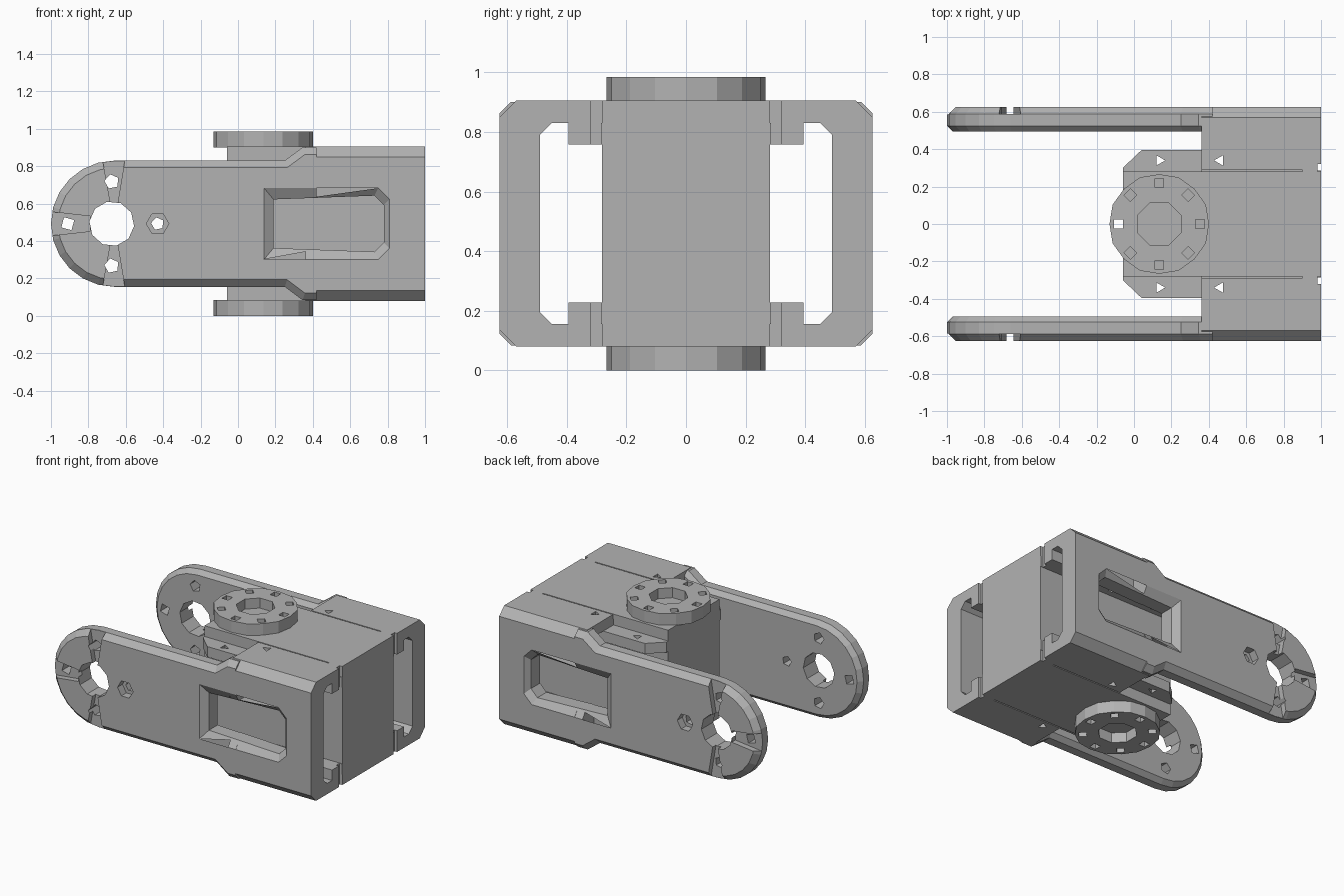
import bpy, bmesh
from math import cos, sin, pi
from mathutils import Vector

if "Cube" in bpy.data.objects:
    bpy.data.objects.remove(bpy.data.objects["Cube"])

MID = 0.4925                  # height of the symmetry plane; meshes are built around it
HALF = 0.4125                 # half height of the housing
ARM = 0.3375                  # half height of the arms
PIVOT = -0.66                 # x of the arm pivot
HORN_X = 0.135                # x of the output horns

grey = bpy.data.materials.new("matte_grey")
grey.use_nodes = True
grey.diffuse_color = (0.45, 0.45, 0.45, 1)
bsdf = next(n for n in grey.node_tree.nodes if n.type == 'BSDF_PRINCIPLED')
bsdf.inputs["Base Color"].default_value = (0.45, 0.45, 0.45, 1)
bsdf.inputs["Roughness"].default_value = 0.7


def loft(name, axis, layers):
    """Skin a solid through flat outlines, each placed at a position along the axis."""
    bm = bmesh.new()
    rings = []
    for pos, pts in layers:
        ring = []
        for p in pts:
            co = list(p)
            co.insert(axis, pos)
            ring.append(bm.verts.new(co))
        rings.append(ring)
    bm.faces.new(rings[0])
    bm.faces.new(rings[-1])
    for a, b in zip(rings, rings[1:]):
        for i in range(len(a)):
            j = (i + 1) % len(a)
            bm.faces.new((a[i], a[j], b[j], b[i]))
    bmesh.ops.recalc_face_normals(bm, faces=bm.faces)
    mesh = bpy.data.meshes.new(name)
    bm.to_mesh(mesh)
    bm.free()
    obj = bpy.data.objects.new(name, mesh)
    obj.location.z = MID
    bpy.context.collection.objects.link(obj)
    mesh.materials.append(grey)
    return obj


def prism(name, axis, a, b, pts):
    return loft(name, axis, [(a, pts), (b, pts)])


def box(name, x, y, z):
    return prism(name, 0, *x, [(y[0], z[0]), (y[1], z[0]), (y[1], z[1]), (y[0], z[1])])


def ngon(cx, cy, r, n, turn=0.0):
    return [(cx + r * cos(turn + 2 * pi * i / n), cy + r * sin(turn + 2 * pi * i / n))
            for i in range(n)]


def bake(obj):
    """Apply the modifiers."""
    bpy.context.view_layer.update()
    graph = bpy.context.evaluated_depsgraph_get()
    mesh = bpy.data.meshes.new_from_object(obj.evaluated_get(graph))
    obj.modifiers.clear()
    obj.data = mesh


def cut(obj, *cutters):
    for c in cutters:
        c.hide_render = True
        mod = obj.modifiers.new("cut", 'BOOLEAN')
        mod.operation = 'DIFFERENCE'
        mod.solver = 'EXACT'
        mod.object = c
        bake(obj)
        bpy.data.objects.remove(c)


def mirror(obj, y=False, z=False):
    mod = obj.modifiers.new("mirror", 'MIRROR')
    mod.use_axis = (False, y, z)
    mod.use_mirror_merge = False
    bake(obj)


def window():
    """Side window: flared mouth and straight opening."""
    mouth = [(.14, -.19), (.75, -.19), (.81, -.13), (.81, .13), (.75, .19), (.14, .19)]
    throat = [(.19, -.13), (.73, -.15), (.78, -.1), (.78, .1), (.73, .15), (.19, .13)]
    return [loft("window_cut", 1, [(-.64, mouth), (-.625, mouth), (-.59, throat), (-.4, throat)])]


def ear_holes():
    return [prism("hole_cut", 2, -.6, .6, ngon(x, -.34, .032, 3, turn))
            for x, turn in ((.135, 0), (.46, pi / 3))]


# Motor body
body = box("motor_body", (-.06, 1), (-.282, .282), (-HALF, HALF))

# Mounting ears along the body, chamfered at the free corner
ear = prism("mounting_ears", 2, .265, ARM,
            [(-.06, -.27), (1, -.27), (1, -.395), (.04, -.395), (-.06, -.3)])
mirror(ear, z=True)
cut(ear, *ear_holes(), box("notch_cut", (.98, 1.1), (-.32, -.285), (-.6, .6)))
mirror(ear, y=True)

# Channel-shaped housing wrapped around each side of the body
upper = [(-.282, HALF), (-.57, HALF), (-.625, HALF - .055)]
inner = [(-.49, ARM - .04), (-.45, ARM), (-.282, ARM)]
section = upper + [(y, -z) for y, z in reversed(upper)]
section += [(y, -z) for y, z in reversed(inner)] + inner
housing = prism("side_housings", 0, .36, 1, section)
cut(housing, *window(), *ear_holes())
for s in (1, -1):
    cut(housing,
        box("notch_cut", (.98, 1.1), (-.32, -.27), sorted((s * .3, s * .6))),
        box("groove_cut", (.3, .9), (-.29, -.27), sorted((s * .38, s * .6))))
mirror(housing, y=True)

# Arms with a rounded end, flaring up into the housing
tip = [(PIVOT + .34 * cos(a), ARM * sin(a))
       for a in [pi / 2 + pi * i / 12 for i in range(13)]]
outline = [(.42, HALF - .004), (.345, HALF - .004), (.25, ARM)] + tip
outline += [(.25, -ARM), (.345, -HALF + .004), (.42, -HALF + .004)]
arm = prism("arms", 1, -.625, -.495, outline)
bm = bmesh.new()
bm.from_mesh(arm.data)
for side, width in ((-.625, .038), (-.495, .03)):
    rim = [e for e in bm.edges if all(abs(v.co.y - side) < 1e-4 for v in e.verts)
           and not all(v.co.x > .41 for v in e.verts)]
    bmesh.ops.bevel(bm, geom=rim, offset=width, segments=1, affect='EDGES')
bm.to_mesh(arm.data)
bm.free()


def through(x, z, r, n):
    return prism("hole_cut", 1, -.8, -.3, ngon(x, z, r, n, pi / 6))


# Pivot hole, screw holes and the recesses that run out to the rim
cut(arm, *window(), through(-.675, 0, .12, 10), through(-.43, 0, .035, 5),
    prism("sink_cut", 1, -.8, -.57, ngon(-.43, 0, .06, 6)),
    through(-.91, 0, .04, 4),
    prism("slot_cut", 1, -.8, -.585, [(-1.1, -.075), (-.79, -.04), (-.79, .04), (-1.1, .075)]))
for s in (1, -1):
    cut(arm, through(-.675, s * .225, .04, 5),
        prism("slot_cut", 1, -.8, -.588,
              [(-.735, s * .4), (-.68, s * .1), (-.645, s * .1), (-.595, s * .4)]))
mirror(arm, y=True)

# Output horns above and below, with faceted rim, centre recess and screw holes
rim = [(HORN_X + r * cos(2 * pi * i / 16), r * sin(2 * pi * i / 16))
       for i, r in enumerate([.266, .27] * 8)]
horn = prism("output_horns", 2, HALF - .005, MID, rim)
cut(horn, prism("recess_cut", 2, HALF + .01, .6, ngon(HORN_X, 0, .125, 8, pi / 8)))
for i in range(8):
    a = 2 * pi * i / 8
    spot = (HORN_X + .218 * cos(a), .218 * sin(a))
    cut(horn, prism("hole_cut", 2, .3, .6, ngon(*spot, .034, 4, a + pi / 4)))
mirror(horn, z=True)
